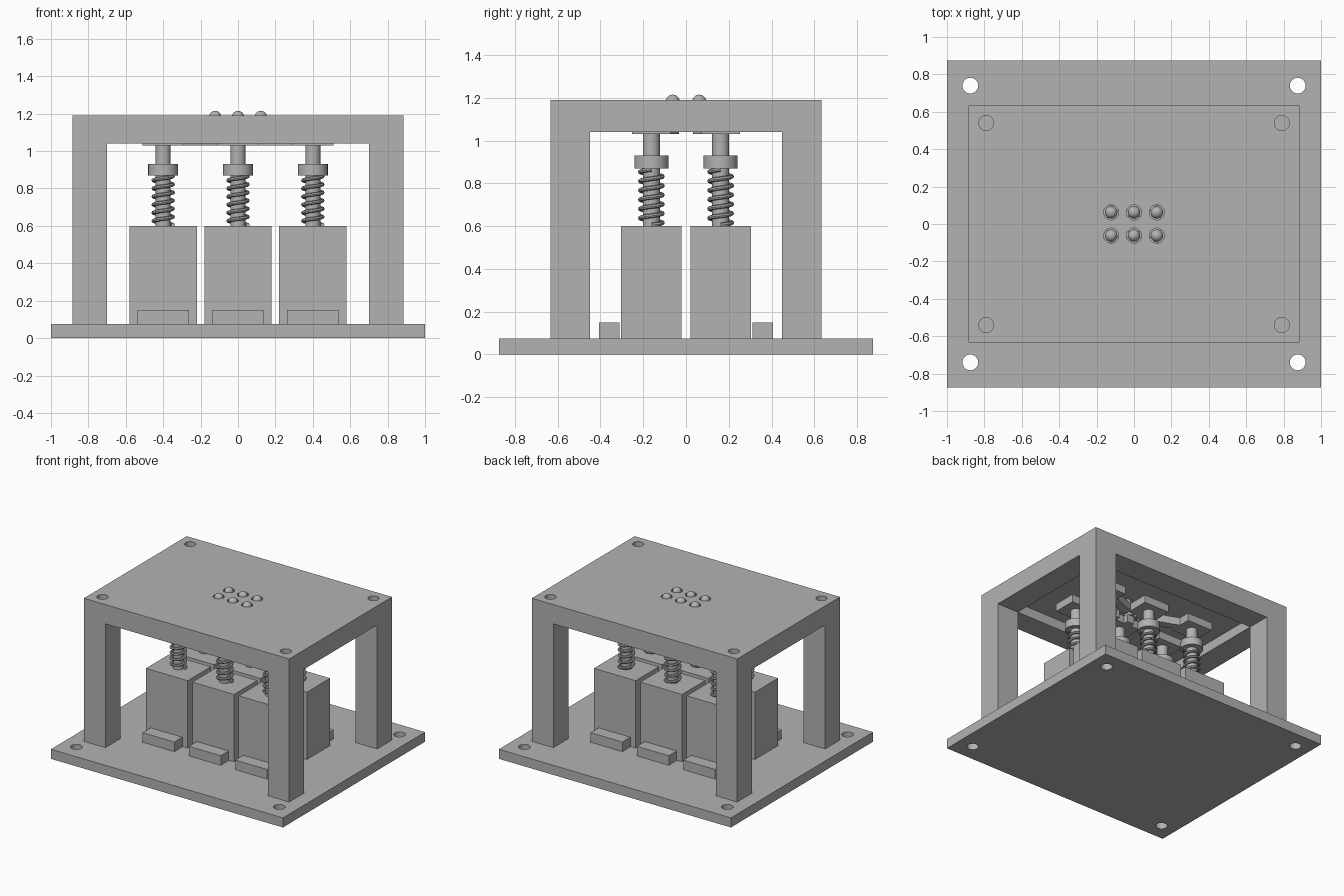
import bpy, bmesh, math
from mathutils import Vector, Matrix

if "Cube" in bpy.data.objects:
    bpy.data.objects.remove(bpy.data.objects["Cube"])

grey = bpy.data.materials.new("plain grey")
grey.diffuse_color = (0.45, 0.45, 0.45, 1)
grey.use_nodes = True
grey.node_tree.nodes["Principled BSDF"].inputs["Base Color"].default_value = grey.diffuse_color


def finish(name, bm, smooth=False):
    me = bpy.data.meshes.new(name)
    bmesh.ops.recalc_face_normals(bm, faces=bm.faces[:])
    bm.to_mesh(me)
    bm.free()
    me.materials.append(grey)
    ob = bpy.data.objects.new(name, me)
    bpy.context.collection.objects.link(ob)
    if smooth:
        bpy.ops.object.select_all(action='DESELECT')
        ob.select_set(True)
        bpy.context.view_layer.objects.active = ob
        bpy.ops.object.shade_smooth_by_angle(angle=math.radians(40))
    return ob


def box(name, x0, x1, y0, y1, z0, z1):
    bm = bmesh.new()
    m = Matrix.Translation(((x0 + x1) / 2, (y0 + y1) / 2, (z0 + z1) / 2))
    bmesh.ops.create_cube(bm, size=1, matrix=m @ Matrix.Diagonal((x1 - x0, y1 - y0, z1 - z0, 1)))
    return finish(name, bm)


def lathe(name, x, y, profile, n=32):
    """Revolve an (r, z) profile around a vertical axis."""
    bm = bmesh.new()
    vs = [bm.verts.new((x + r, y, z)) for r, z in profile]
    es = [bm.edges.new(p) for p in zip(vs, vs[1:])]
    bmesh.ops.spin(bm, geom=vs + es, cent=(x, y, 0), axis=(0, 0, 1),
                   angle=math.tau, steps=n, use_merge=True)
    bmesh.ops.remove_doubles(bm, verts=bm.verts[:], dist=1e-5)
    return finish(name, bm, True)


def rod(name, x, y, r, z0, z1):
    return lathe(name, x, y, [(0, z0), (r, z0), (r, z1), (0, z1)])


def cut(ob, cutters):
    for c in cutters:
        mod = ob.modifiers.new("cut", 'BOOLEAN')
        mod.operation, mod.solver, mod.object = 'DIFFERENCE', 'EXACT', c
        bpy.context.view_layer.objects.active = ob
        bpy.ops.object.modifier_apply(modifier=mod.name)
        bpy.data.objects.remove(c)


def spring(name, x, y, z0, z1, r=0.052, wire=0.0105, turns=6, seg=24, sides=8):
    bm = bmesh.new()
    n = int(turns * seg)
    rings = []
    for i in range(n + 1):
        a = math.tau * i / seg
        out = Vector((math.cos(a), math.sin(a), 0))
        c = Vector((x, y, z0 + (z1 - z0) * i / n)) + out * r
        rings.append([bm.verts.new(c + wire * (out * math.cos(b) + Vector((0, 0, math.sin(b)))))
                      for b in (math.tau * k / sides for k in range(sides))])
    for p, q in zip(rings, rings[1:]):
        for k in range(sides):
            j = (k + 1) % sides
            bm.faces.new((p[k], p[j], q[j], q[k]))
    bm.faces.new(rings[0])
    bm.faces.new(rings[-1])
    return finish(name, bm, True)


def lever(name, px, py, tx, ty, z0, z1):
    """Square pad over a plunger with a narrow arm reaching to its pin."""
    s = 1 if py > 0 else -1
    x0, x1, y0, y1 = px - 0.11, px + 0.11, py - 0.09, py + 0.09
    if px:
        d = 1 if px < 0 else -1
        e, w = px + d * 0.11, 0.03
        pts = [(px - d * 0.11, py + s * 0.09), (e, py + s * 0.09), (e, py + s * 0.0),
               (tx + d * 0.015, ty + s * w), (tx + d * 0.015, ty - s * w),
               (tx - d * 0.03, ty - s * w), (e, py - s * 0.06), (e, py - s * 0.09),
               (px - d * 0.11, py - s * 0.09)]
    else:
        inner, tip = py - s * 0.09, ty - s * 0.025
        pts = [(x0, py + s * 0.09), (x1, py + s * 0.09), (x1, inner), (0.03, inner),
               (0.03, tip), (-0.03, tip), (-0.03, inner), (x0, inner)]
    bm = bmesh.new()
    f = bm.faces.new([bm.verts.new((a, b, z0)) for a, b in pts])
    ext = bmesh.ops.extrude_face_region(bm, geom=[f])
    bmesh.ops.translate(bm, verts=[v for v in ext["geom"] if isinstance(v, bmesh.types.BMVert)],
                        vec=(0, 0, z1 - z0))
    return finish(name, bm)


CORNERS = [(sx, sy) for sx in (-1, 1) for sy in (-1, 1)]
CELLS = [(i, s) for i in (-1, 0, 1) for s in (-1, 1)]

# base plate with four mounting holes
base = box("base_plate", -1, 1, -0.875, 0.875, 0, 0.075)
cut(base, [rod("hole", 0.875 * a, 0.74 * b, 0.042, -0.1, 0.2) for a, b in CORNERS])

# four-legged cover frame with open sides, hollow top, screw holes and pin holes
frame = box("cover_frame", -0.885, 0.885, -0.633, 0.633, 0.075, 1.19)
cut(frame, [box("c", -0.7, 0.7, -0.45, 0.45, 0, 1.115),
            box("c", -0.7, 0.7, -1, 1, 0, 1.04),
            box("c", -1, 1, -0.45, 0.45, 0, 1.04)])
cut(frame, [rod("hole", 0.79 * a, 0.54 * b, 0.04, 1.09, 1.3) for a, b in CORNERS])
cut(frame, [rod("hole", 0.122 * i, 0.062 * s, 0.04, 1.0, 1.3) for i, s in CELLS])

# six actuator units
for i, s in CELLS:
    x, y = 0.4 * i, 0.162 * s
    tag = f"_{i + 2}_{'back' if s > 0 else 'front'}"
    ys = sorted((0.02 * s, 0.305 * s))
    box("solenoid_body" + tag, x - 0.18, x + 0.18, *ys, 0.075, 0.6)
    ys = sorted((0.31 * s, 0.408 * s))
    box("connector" + tag, x - 0.137, x + 0.137, *ys, 0.075, 0.15)
    # plunger rod with its collar
    lathe("plunger" + tag, x, y, [(0, 0.6), (0.04, 0.6), (0.04, 0.87), (0.08, 0.87),
                                  (0.08, 0.93), (0.04, 0.93), (0.04, 1.03), (0, 1.03)])
    spring("spring" + tag, x, y, 0.605, 0.865)
    tx, ty = 0.122 * i, 0.062 * s
    lever("lever" + tag, x, y, tx, ty, 1.03, 1.09)
    # round-topped pin
    dome = [(0.033 * math.cos(t), 1.182 + 0.033 * math.sin(t))
            for t in (math.pi / 2 * k / 8 for k in range(8))]
    lathe("pin" + tag, tx, ty, [(0, 1.09), (0.033, 1.09)] + dome + [(0, 1.215)], 24)
